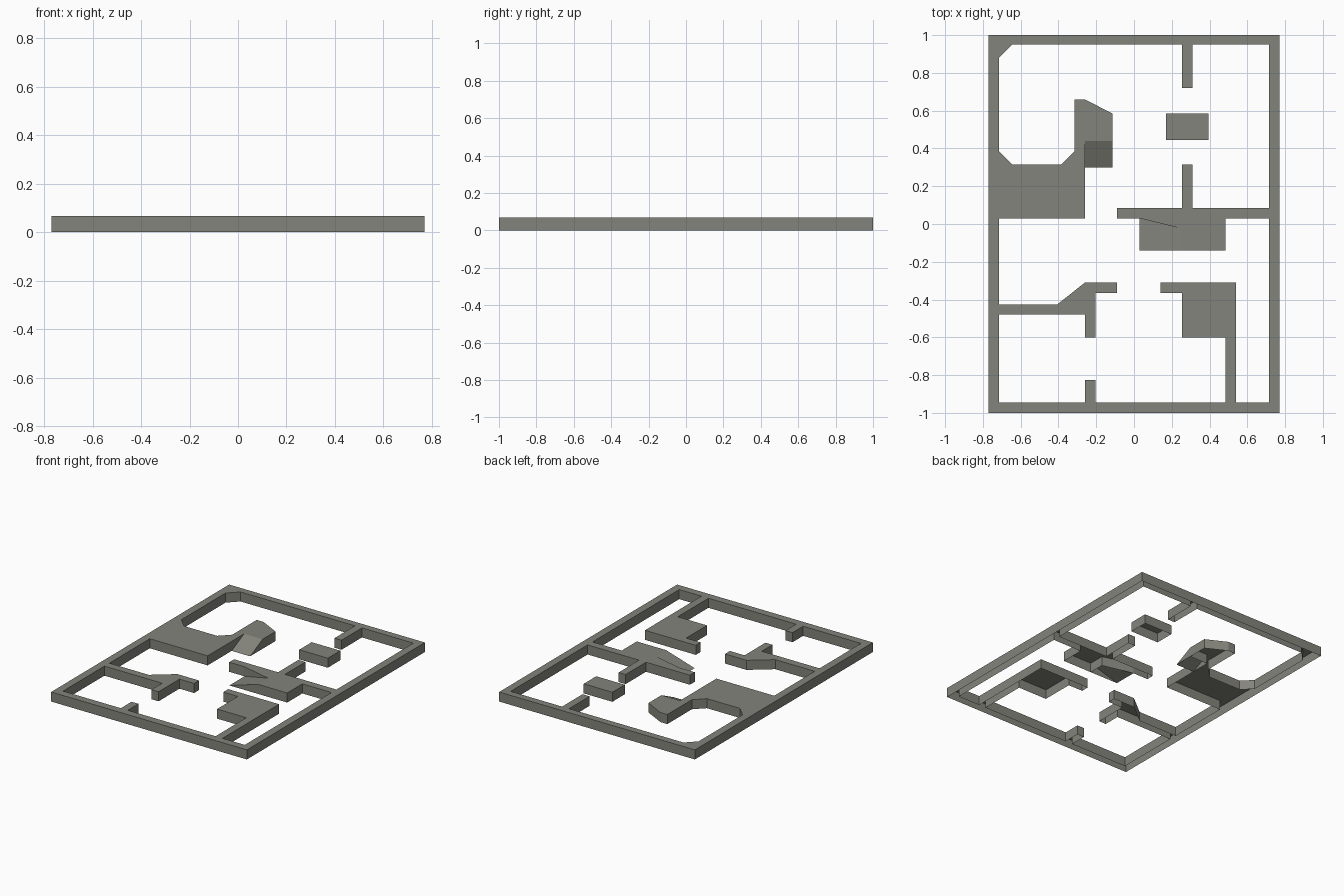
import bpy
import bmesh
from mathutils import Vector
from mathutils.geometry import delaunay_2d_cdt, area_tri

if "Cube" in bpy.data.objects:
    bpy.data.objects.remove(bpy.data.objects["Cube"])

H = 0.068            # wall height
X, Y = 0.77, 1.0     # outer half sizes
XI = 0.715           # inner face of the side walls

stone = bpy.data.materials.new("olive grey stone")
stone.diffuse_color = (0.23, 0.23, 0.20, 1)
stone.use_nodes = True
stone.node_tree.nodes["Principled BSDF"].inputs["Base Color"].default_value = stone.diffuse_color


def box(x0, y0, x1, y1):
    return [(x0, y0), (x1, y0), (x1, y1), (x0, y1)]


def finish(name, bm):
    me = bpy.data.meshes.new(name)
    bm.to_mesh(me)
    bm.free()
    me.materials.append(stone)
    ob = bpy.data.objects.new(name, me)
    bpy.context.collection.objects.link(ob)
    return ob


def ccw(poly):
    a = sum(p[0] * q[1] - q[0] * p[1] for p, q in zip(poly, poly[1:] + poly[:1]))
    return poly if a > 0 else poly[::-1]


def walls(name, outlines):
    """Merge flat outlines into one top sheet and drop skirts from its border."""
    pts, faces = [], []
    for poly in map(ccw, outlines):
        faces.append(list(range(len(pts), len(pts) + len(poly))))
        pts += [Vector(p) for p in poly]
    res = delaunay_2d_cdt(pts, [], faces, 0, 1e-5)
    bm = bmesh.new()
    vs = [bm.verts.new((v[0], v[1], H)) for v in res[0]]
    for tri, source in zip(res[2], res[5]):
        if source:
            bm.faces.new([vs[i] for i in tri])
    bmesh.ops.delete(bm, geom=[v for v in bm.verts if not v.link_faces], context='VERTS')
    bmesh.ops.recalc_face_normals(bm, faces=bm.faces[:])
    if sum(f.normal.z for f in bm.faces) < 0:
        bmesh.ops.reverse_faces(bm, faces=bm.faces[:])
    # skirts, wound to face outwards
    low = {}
    for e in [e for e in bm.edges if e.is_boundary]:
        loop = e.link_loops[0]
        a, b = loop.vert, loop.link_loop_next.vert
        for v in (a, b):
            if v not in low:
                low[v] = bm.verts.new((v.co.x, v.co.y, 0))
        bm.faces.new((b, a, low[a], low[b]))
    bmesh.ops.dissolve_limit(bm, angle_limit=0.01, verts=bm.verts[:], edges=bm.edges[:])
    return finish(name, bm)


def ramp(name, foot, head):
    """Slope from two ground points up to two points at wall height, with side skirts."""
    bm = bmesh.new()
    f0, f1 = [bm.verts.new((*p, 0)) for p in foot]
    h0, h1 = [bm.verts.new((*p, H)) for p in head]
    g0, g1 = [bm.verts.new((*p, 0)) for p in head]
    bm.faces.new((f0, f1, h1, h0))
    bm.faces.new((f1, g1, h1))
    bm.faces.new((f0, h0, g0))
    return finish(name, bm)


# outer frame
frame = [box(-X, -Y, X, -0.945), box(-X, 0.95, X, Y),
         box(-X, -Y, -XI, Y), box(XI, -Y, X, Y),
         [(-XI, 0.88), (-0.645, 0.95), (-XI, 0.95)]]

# west platform with chamfered yard and bent arm
platform = [[(-XI, 0.03), (-0.26, 0.03), (-0.26, 0.44), (-0.115, 0.44),
             (-0.115, 0.585), (-0.26, 0.66), (-0.315, 0.66), (-0.315, 0.385),
             (-0.385, 0.315), (-0.645, 0.315), (-XI, 0.385)]]

# middle wall, its raised block and the two stub walls to the north
middle = [box(-0.09, 0.03, XI, 0.085), box(0.255, -0.14, 0.485, 0.03),
          [(0.03, 0.03), (0.255, -0.025), (0.255, 0.03)],
          box(0.255, 0.085, 0.31, 0.315), box(0.255, 0.72, 0.31, 0.95)]

# south-west room
south_west = [box(-XI, -0.48, -0.205, -0.425),
              [(-0.405, -0.425), (-0.205, -0.425), (-0.205, -0.31), (-0.26, -0.31)],
              box(-0.205, -0.365, -0.09, -0.31),
              box(-0.26, -0.6, -0.205, -0.48), box(-0.26, -0.945, -0.205, -0.825)]

# south-east room
south_east = [box(0.255, -0.6, 0.54, -0.31), box(0.14, -0.365, 0.255, -0.31),
              box(0.485, -0.945, 0.54, -0.6)]

walls("maze_walls", frame + platform + middle + south_west + south_east)

# free-standing block
walls("island_block", [box(0.17, 0.445, 0.395, 0.585)])

# ramps up to the platform arm and the middle block
ramp("north_ramp", [(-0.26, 0.30), (-0.115, 0.30)], [(-0.26, 0.44), (-0.115, 0.44)])
ramp("middle_ramp", [(0.03, 0.03), (0.03, -0.14)], [(0.255, -0.025), (0.255, -0.14)])
